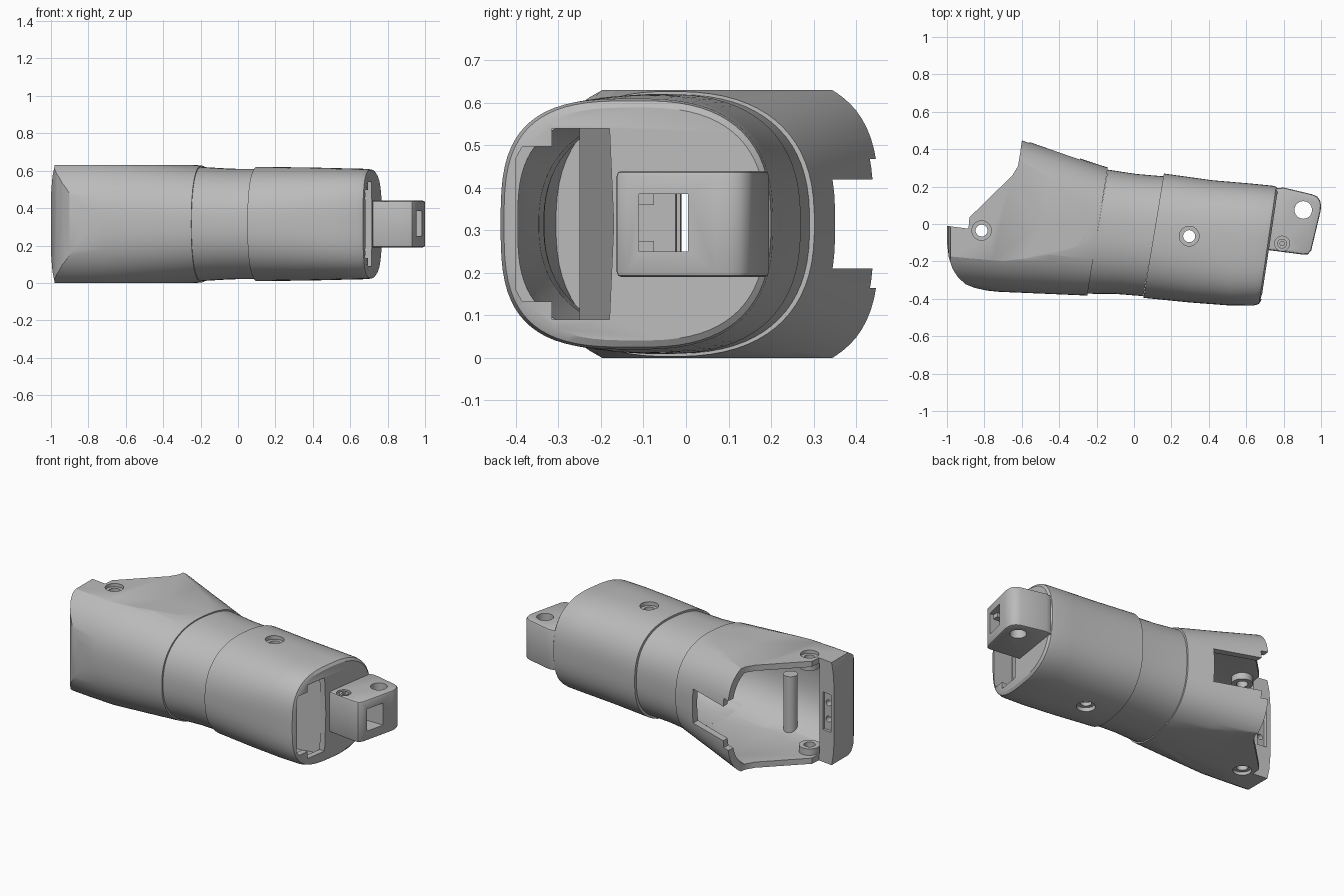
import bpy, bmesh, math
from mathutils import Vector

if "Cube" in bpy.data.objects:
    bpy.data.objects.remove(bpy.data.objects["Cube"])

MID = 0.315      # mid height of the housing
WALL = 0.04

grey = bpy.data.materials.new("plain_grey")
grey.use_nodes = True
grey.diffuse_color = (0.5, 0.5, 0.5, 1)
grey.node_tree.nodes["Principled BSDF"].inputs["Base Color"].default_value = (0.5, 0.5, 0.5, 1)


def to_object(name, bm):
    bmesh.ops.recalc_face_normals(bm, faces=bm.faces)
    mesh = bpy.data.meshes.new(name)
    bm.to_mesh(mesh)
    bm.free()
    mesh.materials.append(grey)
    obj = bpy.data.objects.new(name, mesh)
    bpy.context.collection.objects.link(obj)
    return obj


def prism(name, outline, low, high, axis="z"):
    """Extrude an outline along z, or along y when the outline is in x and z,
    or along x when it is in y and z."""
    place = {"z": lambda a, b, c: (a, b, c),
             "y": lambda a, b, c: (a, c, b),
             "x": lambda a, b, c: (c, a, b)}[axis]
    bm = bmesh.new()
    lower, upper = [[bm.verts.new(place(a, b, c)) for a, b in outline] for c in (low, high)]
    bm.faces.new(lower)
    bm.faces.new(upper)
    n = len(outline)
    for i in range(n):
        j = (i + 1) % n
        bm.faces.new((lower[i], lower[j], upper[j], upper[i]))
    return to_object(name, bm)


def circle(a, b, r, n=32):
    return [(a + r * math.cos(k * math.tau / n), b + r * math.sin(k * math.tau / n)) for k in range(n)]


def box(x0, x1, y0, y1, z0, z1):
    return prism("box_cutter", [(x0, y0), (x1, y0), (x1, y1), (x0, y1)], z0, z1)


def loft(name, sections, inset=0.0, count=72):
    """Skin rounded sections: front point, back point, half height, front and back squareness."""
    bm = bmesh.new()
    rings = []
    for fx, fy, bx, by, h, front_square, back_square in sections:
        front, back = Vector((fx, fy, MID)), Vector((bx, by, MID))
        centre = (front + back) / 2
        half = (back - front) / 2
        half *= 1 - inset / half.length
        ring = []
        for k in range(count):
            t = math.tau * (k + 0.5) / count
            c, s = math.cos(t), math.sin(t)
            power = 2 / (back_square if c > 0 else front_square)
            p = centre + half * math.copysign(abs(c) ** power, c)
            p.z += (h - inset) * math.copysign(abs(s) ** power, s)
            ring.append(bm.verts.new(p))
        rings.append(ring)
    for one, two in zip(rings, rings[1:]):
        for i in range(count):
            j = (i + 1) % count
            bm.faces.new((one[i], one[j], two[j], two[i]))
    bm.faces.new(rings[0])
    bm.faces.new(rings[-1])
    return to_object(name, bm)


def combine(obj, tool, operation="DIFFERENCE"):
    mod = obj.modifiers.new("shape", "BOOLEAN")
    mod.operation, mod.object, mod.solver = operation, tool, "EXACT"
    bpy.context.view_layer.objects.active = obj
    bpy.ops.object.modifier_apply(modifier=mod.name)
    bpy.data.objects.remove(tool)


def finish(obj):
    bpy.ops.object.select_all(action="DESELECT")
    obj.select_set(True)
    bpy.context.view_layer.objects.active = obj
    bpy.ops.object.shade_smooth_by_angle(angle=math.radians(28))


def screw_hole(obj, x, y, r, wide, depth_low, depth_high):
    combine(obj, prism("hole_cutter", circle(x, y, r), -0.1, 0.8))
    combine(obj, prism("hole_cutter", circle(x, y, wide), -0.1, depth_low))
    combine(obj, prism("hole_cutter", circle(x, y, wide), depth_high, 0.8))


# Sections along the body
grip_sections = [(-1.15, -0.31, -1.0, 0.57, 0.37, 2.6, 3.3), (-0.9, -0.345, -0.76, 0.51, 0.365, 2.5, 3.3),
                 (-0.72, -0.363, -0.6, 0.455, 0.36, 2.45, 3.3), (-0.48, -0.373, -0.37, 0.377, 0.335, 2.4, 2.9),
                 (-0.25, -0.383, -0.14, 0.302, 0.312, 2.3, 2.5)]
collar_sections = [(-0.25, -0.373, -0.14, 0.291, 0.305, 2.3, 2.5), (-0.1, -0.374, 0.01, 0.268, 0.296, 2.3, 2.5),
                   (0.05, -0.386, 0.16, 0.255, 0.294, 2.3, 2.5)]
sleeve_sections = [(0.05, -0.395, 0.16, 0.27, 0.306, 2.35, 2.5), (0.3, -0.42, 0.42, 0.234, 0.303, 2.6, 2.55),
                   (0.5, -0.435, 0.62, 0.217, 0.298, 2.9, 2.6), (0.64, -0.436, 0.74, 0.205, 0.295, 3.1, 2.6),
                   (0.668, -0.428, 0.76, 0.2, 0.29, 3.1, 2.6), (0.68, -0.408, 0.77, 0.187, 0.274, 3.1, 2.6)]


def cavity():
    tool = loft("cavity_cutter", grip_sections[:-1] + collar_sections + sleeve_sections[1:4], WALL)
    combine(tool, box(-0.89, 0.72, -1, 1, 0.035, 0.595), "INTERSECT")
    return tool


# Open grip end: flat top and bottom, rounded nose, slanted opening
grip = loft("grip_housing", grip_sections)
plan = [(-1, -0.01), (-1, -0.1), (-0.99, -0.18), (-0.97, -0.24), (-0.94, -0.287), (-0.9, -0.322),
        (-0.85, -0.342), (-0.75, -0.364), (-0.6, -0.42), (0, -0.5), (0, 0.5), (-0.592, 0.5),
        (-0.61, 0.37), (-0.62, 0.31), (-0.65, 0.26), (-0.88, 0.035), (-0.885, -0.025)]
combine(grip, prism("plan_cutter", plan, 0, 2 * MID), "INTERSECT")
nose = [(0, 0), (-0.98, 0), (-0.992, 0.06), (-1, 0.16)]
nose += [(x, 2 * MID - z) for x, z in reversed(nose)]
combine(grip, prism("nose_cutter", nose, -1, 1, "y"), "INTERSECT")
combine(grip, cavity())
combine(grip, box(-0.7, -0.29, 0.2, 0.6, 0.21, 0.42))
combine(grip, box(-0.7, -0.56, 0.2, 0.6, 0.165, 0.468))
combine(grip, box(-0.975, -0.915, -0.035, 0.1, 0.2, 0.43))
for z in (0.265, 0.365):
    combine(grip, prism("hole_cutter", circle(-0.945, z, 0.018, 20), -0.12, 0.1, "y"))
screw_hole(grip, -0.815, -0.035, 0.032, 0.052, 0.02, 0.61)
finish(grip)

# Bosses around the screw holes inside the grip
for name, low, high in (("lower_boss", 0.033, 0.075), ("upper_boss", 0.555, 0.597)):
    boss = prism(name, circle(-0.815, -0.035, 0.06), low, high)
    combine(boss, prism("hole_cutter", circle(-0.815, -0.035, 0.032), -0.1, 0.8))
    finish(boss)

# Post standing inside the grip
post = prism("inner_post", circle(-0.57, -0.2, 0.04), 0.036, 0.38)
finish(post)

# Narrow collar between the two outer shells
collar = loft("middle_collar", collar_sections)
combine(collar, cavity())
finish(collar)

# Sleeve with a stepped window in its closed end
sleeve = loft("end_sleeve", sleeve_sections)
combine(sleeve, cavity())
window = [(-0.4, 0.16), (-0.385, 0.133), (-0.315, 0.133), (-0.315, 0.09), (-0.18, 0.09), (-0.17, MID)]
window += [(y, 2 * MID - z) for y, z in reversed(window[:-1])]
combine(sleeve, prism("window_cutter", window, 0.55, 0.9, "x"))
combine(sleeve, box(0.6, 1.1, -0.075, 0.005, 0.25, 0.385))
combine(sleeve, box(0.6, 1.1, -0.11, -0.07, 0.275, 0.36))
screw_hole(sleeve, 0.295, -0.065, 0.032, 0.053, 0.035, 0.595)
finish(sleeve)

# Slanted wall behind the window
prism("inner_partition", [(0.7, -0.165), (0.2, -0.25), (0.2, -0.23), (0.7, -0.145)], 0.06, 0.57)

# Mounting lug on the end face
lug_plan = [(0.70, -0.137), (0.9, -0.163), (0.93, -0.162), (0.948, -0.14), (0.998, 0.07), (1, 0.1),
            (0.995, 0.125), (0.98, 0.146), (0.955, 0.158), (0.8, 0.195), (0.752, 0.19)]
lug = prism("mounting_lug", lug_plan, 0.19, 0.44)
bevel = lug.modifiers.new("soft_edges", "BEVEL")
bevel.width, bevel.segments, bevel.limit_method = 0.012, 2, "ANGLE"
bevel.angle_limit = math.radians(50)
bpy.context.view_layer.objects.active = lug
bpy.ops.object.modifier_apply(modifier=bevel.name)
combine(lug, prism("hole_cutter", circle(0.905, 0.075, 0.047), 0, 0.7))
combine(lug, box(0.6, 1.1, -0.075, 0.005, 0.25, 0.385))
combine(lug, box(0.6, 1.1, -0.11, -0.07, 0.275, 0.36))
combine(lug, box(0.93, 1.1, -0.11, -0.07, 0.25, 0.385))
combine(lug, prism("hole_cutter", circle(0.792, -0.105, 0.04), 0.425, 0.6))
finish(lug)

# Small screw set into the lug
screw = prism("lug_screw", circle(0.792, -0.105, 0.026), 0.42, 0.437)
combine(screw, prism("hole_cutter", circle(0.792, -0.105, 0.013, 6), 0.428, 0.6))
finish(screw)
